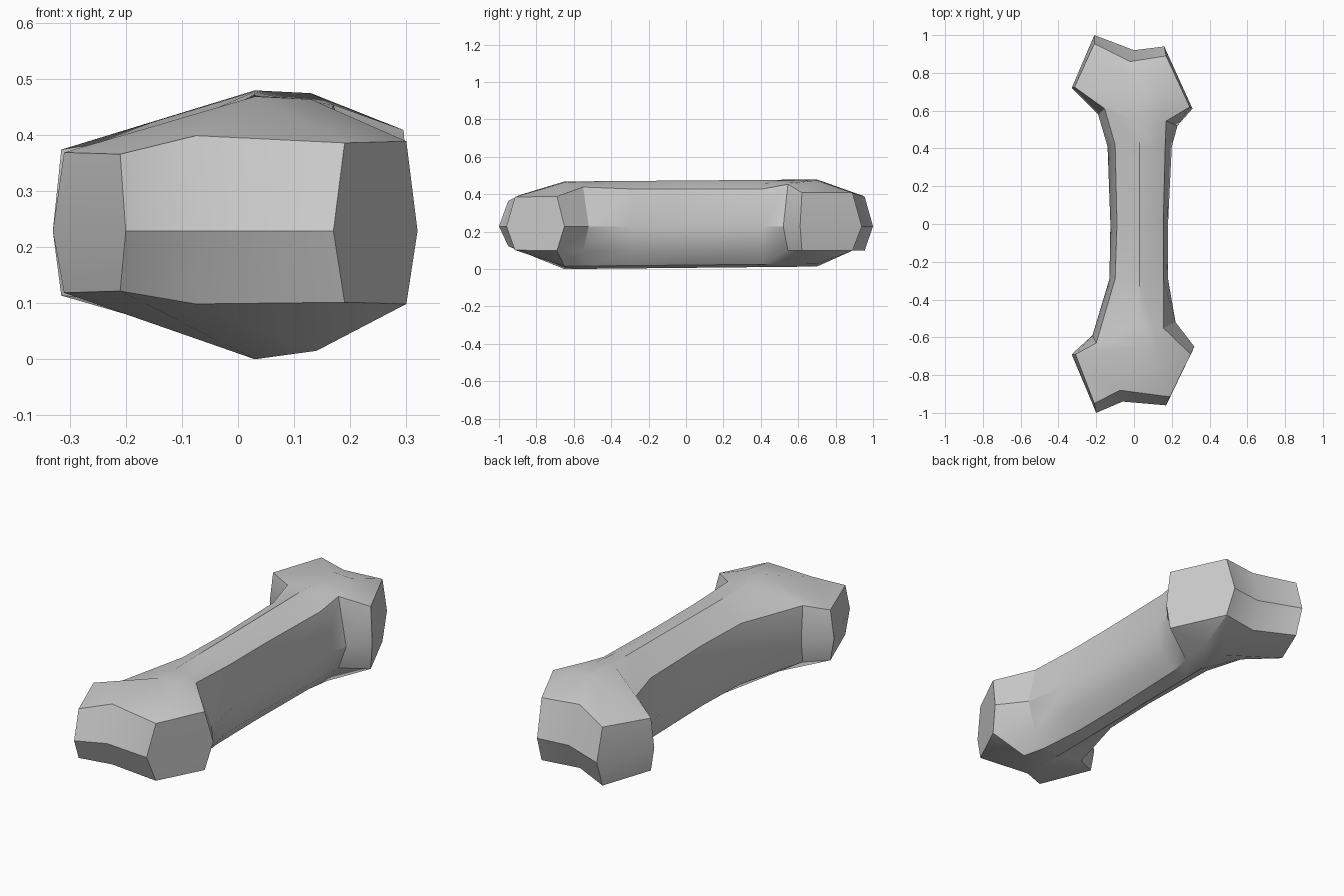
import bpy, bmesh, math

if "Cube" in bpy.data.objects:
    bpy.data.objects.remove(bpy.data.objects["Cube"])

MID_Z = 0.23
# Outline points: widest x, y, then inset rim x, y, z
right = [(.32, -.65, .30, -.69, .39), (.22, -.52, .155, -.55, .44),
         (.18, -.29, .155, -.29, .43), (.18, 0, .155, 0, .43),
         (.20, .41, .165, .41, .43), (.23, .52, .17, .545, .455),
         (.31, .61, .295, .62, .41)]
back = [(.16, .94, .17, .89, .41), (0, .92, -.02, .86, .415),
        (-.21, 1.0, -.21, .955, .39)]
left = [(-.33, .72, -.315, .725, .375), (-.19, .58, -.155, .61, .40),
        (-.14, .41, -.10, .42, .40), (-.125, 0, -.09, 0, .40),
        (-.13, -.29, -.10, -.29, .40), (-.22, -.59, -.20, -.63, .385),
        (-.33, -.69, -.31, -.69, .37)]
front = [(-.20, -1.0, -.21, -.95, .367), (-.06, -.94, -.075, -.88, .40),
         (.17, -.96, .19, -.915, .387)]
outline = right + back + left + front
n = len(outline)

# Ridge stations along the length
ridge_y = [-.65, -.53, -.29, 0, .41, .53, .70]
ridge_top_x = [.13, .10, .10, .10, .11, .12, .13]
ridge_low_x = [.14, .11, .09, .09, .10, .12, .14]

bm = bmesh.new()
middle = [bm.verts.new((p[0], p[1], MID_Z)) for p in outline]


def half(top):
    """Rim band, ridge strips and end caps for the upper or lower half."""
    def face(*vs):
        bm.faces.new(vs if top else vs[::-1])

    rim, rail_l, rail_r = [], [], []
    for mx, my, ux, uy, uz in outline:
        if top:
            rim.append(bm.verts.new((ux, uy, uz)))
        else:
            rim.append(bm.verts.new((ux, uy, max(.10, .49 - uz))))
    for k, y in enumerate(ridge_y):
        if top:
            z = .475 + .008 * y
            xr, zr = ridge_top_x[k], z - (.005 if k in (0, 6) else .018)
        else:
            z = .008 + .01 * y
            xr, zr = ridge_low_x[k], z + .015
        rail_l.append(bm.verts.new((.03, y, z)))
        rail_r.append(bm.verts.new((xr, y, zr)))
    for i in range(n):
        j = (i + 1) % n
        face(middle[i], middle[j], rim[j], rim[i])
    r, b, l, f = rim[:7], rim[7:10], rim[10:17][::-1], rim[17:]
    for k in range(6):
        for a, c in ((r, rail_r), (rail_r, rail_l), (rail_l, l)):
            face(a[k], a[k + 1], c[k + 1], c[k])
    # Back end
    face(r[6], b[0], rail_r[6])
    face(rail_r[6], b[0], b[1], rail_l[6])
    face(rail_l[6], b[1], b[2], l[6])
    # Front end
    face(l[0], f[0], f[1], rail_l[0])
    face(rail_l[0], f[1], f[2], rail_r[0])
    face(rail_r[0], f[2], r[0])


half(True)
half(False)
low = min(v.co.z for v in bm.verts)
for v in bm.verts:
    v.co.z -= low
bmesh.ops.recalc_face_normals(bm, faces=bm.faces[:])

mesh = bpy.data.meshes.new("bone")
bm.to_mesh(mesh)
bm.free()
bone = bpy.data.objects.new("bone", mesh)
bpy.context.collection.objects.link(bone)
bpy.context.view_layer.objects.active = bone
bone.select_set(True)
bpy.ops.object.shade_smooth_by_angle(angle=math.radians(30))
